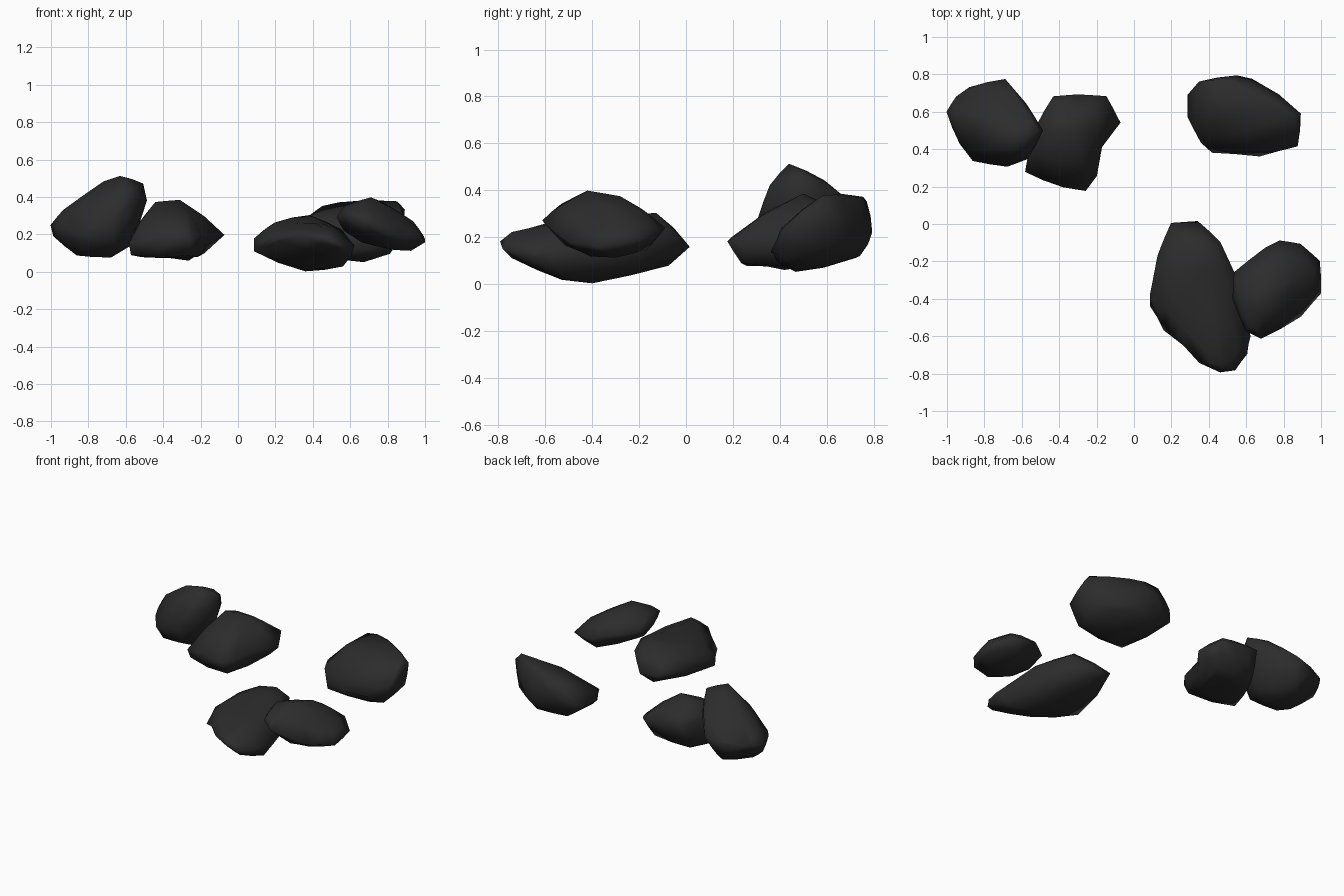
import bpy, bmesh
from mathutils import Vector

coal = bpy.data.materials.new("charcoal_stone")
coal.diffuse_color = (0.025, 0.025, 0.025, 1)


def rock(name, rim, crest, base, dent=None):
    """Boulder: hull of a rim, crest and base, with softly rounded facets."""
    bm = bmesh.new()
    for p in rim + crest + base:
        bm.verts.new(p)
    res = bmesh.ops.convex_hull(bm, input=bm.verts[:])
    loose = {g for g in res["geom_interior"] + res["geom_unused"]
             if isinstance(g, bmesh.types.BMVert)}
    bmesh.ops.delete(bm, geom=list(loose), context='VERTS')
    bmesh.ops.recalc_face_normals(bm, faces=bm.faces[:])
    bm.normal_update()

    # split every edge and bulge its midpoint slightly along the curvature
    mids = []
    for e in bm.edges:
        a, b = e.verts
        d = b.co - a.co
        bulge = (b.normal * d.dot(b.normal) - a.normal * d.dot(a.normal)) / 8
        mids.append(((a.co + b.co) / 2, bulge * 0.45))
    old = set(bm.verts)
    bmesh.ops.subdivide_edges(bm, edges=bm.edges[:], cuts=1, use_grid_fill=True)
    for v in bm.verts:
        if v not in old:
            mid, bulge = min(mids, key=lambda m: (m[0] - v.co).length_squared)
            v.co += bulge
    bmesh.ops.triangulate(bm, faces=bm.faces[:])

    # optional hollow pressed into one side
    if dent:
        centre, push, radius = Vector(dent[0]), Vector(dent[1]), dent[2]
        for v in bm.verts:
            f = 1 - (v.co - centre).length / radius
            if f > 0:
                v.co += push * min(1, f * 1.5)
    bmesh.ops.recalc_face_normals(bm, faces=bm.faces[:])

    mesh = bpy.data.meshes.new(name)
    bm.to_mesh(mesh)
    bm.free()
    mesh.materials.append(coal)
    ob = bpy.data.objects.new(name, mesh)
    bpy.context.collection.objects.link(ob)
    for p in mesh.polygons:
        p.use_smooth = True
    return ob


# tall boulder, back left
rock("back_left_rock",
     [(-1, .60, .25), (-.985, .57, .19), (-.95, .68, .26), (-.88, .73, .24),
      (-.69, .77, .28), (-.59, .65, .38), (-.49, .50, .38), (-.57, .35, .32),
      (-.68, .31, .28), (-.86, .34, .21), (-.93, .43, .23)],
     [(-.63, .44, .51), (-.51, .50, .47), (-.72, .47, .48), (-.93, .55, .33),
      (-.58, .36, .42), (-.60, .59, .44)],
     [(-.86, .50, .09), (-.68, .48, .08), (-.58, .50, .14), (-.75, .67, .11),
      (-.84, .39, .12), (-.66, .35, .15), (-.76, .74, .17)])

# lopsided boulder leaning on it, with a hollow on its right side
rock("middle_left_rock",
     [(-.58, .28, .15), (-.38, .20, .20), (-.26, .18, .18), (-.20, .26, .19),
      (-.08, .54, .20), (-.15, .68, .24), (-.30, .69, .26), (-.43, .68, .27),
      (-.53, .50, .25)],
     [(-.31, .50, .38), (-.44, .49, .37), (-.44, .60, .33), (-.20, .54, .27)],
     [(-.57, .30, .09), (-.40, .42, .075), (-.27, .42, .075), (-.25, .24, .09),
      (-.19, .60, .10), (-.45, .60, .09)],
     dent=((-.14, .40, .19), (-.04, .012, 0), .14))

# tilted slab, back right: high along the back, low at the front
rock("back_right_rock",
     [(.29, .69, .20), (.35, .76, .24), (.55, .793, .22), (.63, .775, .17),
      (.89, .59, .33), (.87, .42, .24), (.67, .375, .15), (.42, .385, .11),
      (.36, .44, .21), (.29, .57, .20)],
     [(.45, .77, .35), (.54, .755, .37), (.64, .725, .37), (.85, .58, .375)],
     [(.81, .43, .10), (.67, .47, .055), (.47, .49, .08), (.42, .70, .11),
      (.84, .61, .16), (.62, .74, .12)])

# long low boulder, front
rock("front_long_rock",
     [(.20, 0, .17), (.34, .01, .16), (.46, -.10, .24), (.55, -.30, .22),
      (.62, -.60, .14), (.60, -.69, .14), (.54, -.78, .15), (.46, -.79, .18),
      (.35, -.74, .19), (.17, -.56, .16), (.09, -.44, .11), (.09, -.37, .18),
      (.13, -.17, .21)],
     [(.25, -.12, .27), (.38, -.13, .30), (.42, -.60, .25), (.20, -.35, .26),
      (.42, -.35, .28), (.48, -.74, .22)],
     [(.36, -.40, .005), (.40, -.53, .02), (.56, -.52, .03), (.30, -.08, .08),
      (.50, -.22, .08), (.53, -.74, .11), (.60, -.62, .08)],
     dent=((.27, -.63, .08), (.01, .01, .04), .14))

# boulder resting against the long one, front right
rock("front_right_rock",
     [(.54, -.26, .29), (.70, -.13, .27), (.78, -.09, .24), (.89, -.11, .23),
      (.99, -.20, .19), (.995, -.37, .16), (.89, -.49, .18), (.68, -.61, .27),
      (.60, -.57, .30), (.53, -.40, .29)],
     [(.71, -.42, .395), (.57, -.38, .35), (.77, -.28, .37), (.93, -.30, .27),
      (.64, -.53, .34)],
     [(.92, -.30, .115), (.83, -.40, .12), (.66, -.40, .16), (.57, -.35, .22),
      (.80, -.17, .15), (.76, -.51, .165)])
